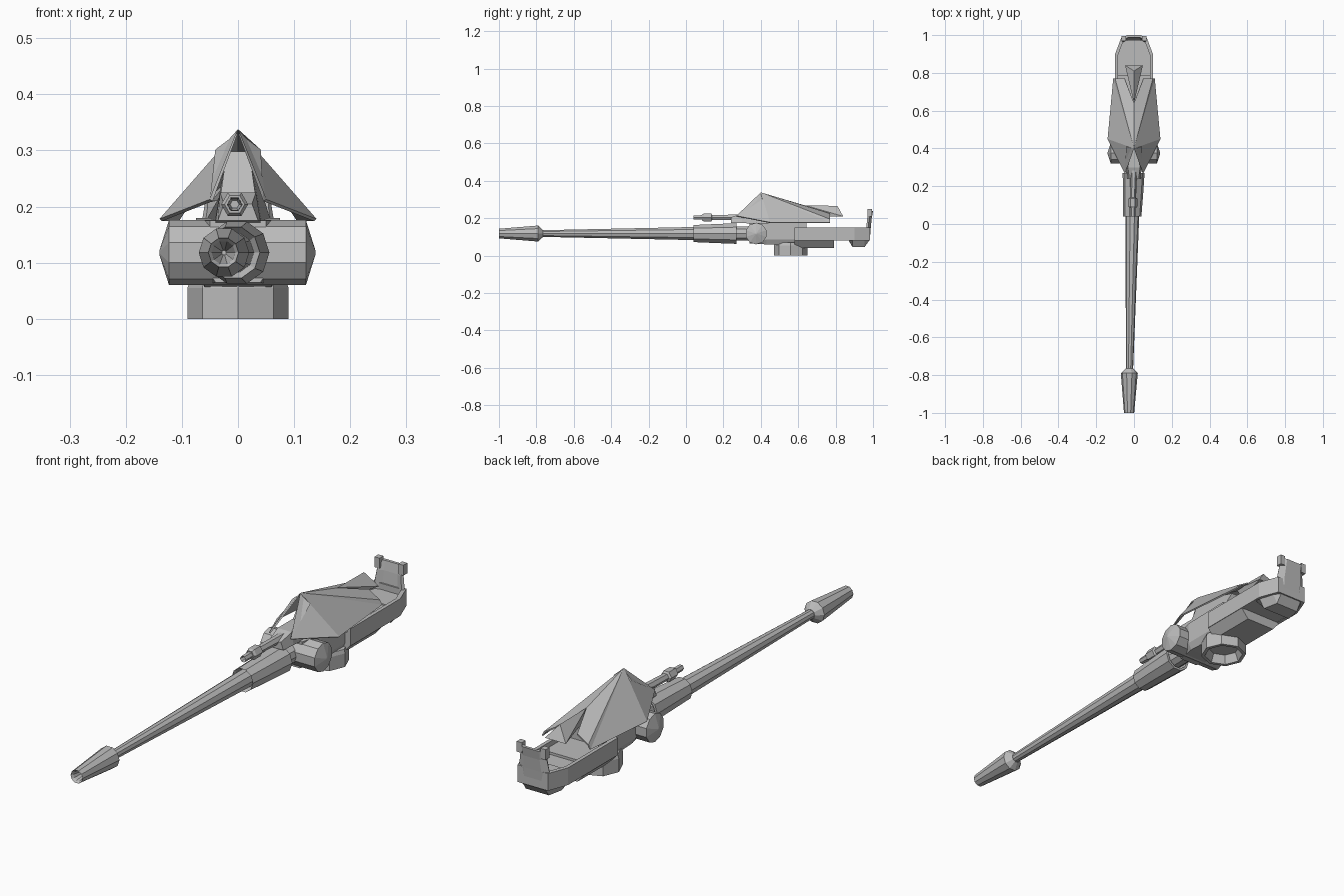
import bpy, bmesh, math
from mathutils import Vector

cube = bpy.data.objects.get("Cube")
if cube:
    bpy.data.objects.remove(cube, do_unlink=True)

GREY = (0.5, 0.5, 0.5, 1)
metal = bpy.data.materials.new("plain grey")
metal.use_nodes = True
metal.diffuse_color = GREY
metal.node_tree.nodes["Principled BSDF"].inputs["Base Color"].default_value = GREY


def build(name, verts, faces):
    bm = bmesh.new()
    vs = [bm.verts.new(v) for v in verts]
    for f in faces:
        bm.faces.new([vs[i] for i in f])
    bmesh.ops.remove_doubles(bm, verts=bm.verts, dist=0.0001)
    bmesh.ops.recalc_face_normals(bm, faces=bm.faces)
    me = bpy.data.meshes.new(name)
    bm.to_mesh(me)
    bm.free()
    me.materials.append(metal)
    ob = bpy.data.objects.new(name, me)
    bpy.context.collection.objects.link(ob)
    return ob


def loft(name, rings, caps=True):
    """Skin equal-length rings of points in order."""
    n = len(rings[0])
    verts = [p for r in rings for p in r]
    faces = [(k*n + i, k*n + (i+1) % n, (k+1)*n + (i+1) % n, (k+1)*n + i)
             for k in range(len(rings)-1) for i in range(n)]
    if caps:
        faces += [tuple(range(n)), tuple(range(len(verts)-n, len(verts)))]
    return build(name, verts, faces)


def turned(name, stations, n, axis="y", phase=0.0, caps=True):
    """Round part; each station is (x, y, z, radius)."""
    rings = []
    for x, y, z, r in stations:
        ring = []
        for i in range(n):
            a = 2*math.pi*i/n + phase
            c, s = r*math.cos(a), r*math.sin(a)
            off = {"x": (0, c, s), "y": (c, 0, s), "z": (c, s, 0)}[axis]
            ring.append(Vector((x, y, z)) + Vector(off))
        rings.append(ring)
    return loft(name, rings, caps)


def hull(name, stations):
    """Symmetric cross-sections along y, given as right half outlines."""
    rings = []
    for y, half in stations:
        ring = [(w, y, z) for w, z in half]
        ring += [(-w, y, z) for w, z in reversed(half)]
        rings.append(ring)
    return loft(name, rings)


def slab(name, plan, z0, z1):
    return loft(name, [[(x, y, z) for x, y in plan] for z in (z0, z1)])


def box(name, x0, x1, y0, y1, z0, z1):
    return slab(name, [(x0, y0), (x1, y0), (x1, y1), (x0, y1)], z0, z1)


# Main gun: slightly skewed barrel, flared muzzle, rear sleeve
AZ = 0.118
turned("barrel", [(-.024, -.8, AZ, .018), (-.009, .05, AZ, .037), (0, .38, AZ, .04)], 10)
turned("muzzle", [(-.025, -.9, AZ, .004), (-.026, -.99, AZ, .021), (-.026, -1, AZ, .027),
                  (-.025, -.79, AZ, .045), (-.024, -.765, AZ, .02)], 10)
turned("barrel_sleeve", [(-.009, .06, AZ, .036), (-.009, .04, AZ, .048),
                         (-.005, .15, AZ, .053), (-.002, .27, AZ, .058),
                         (-.002, .27, AZ, .048), (-.002, .2, AZ, .042)], 10, caps=False)

# Secondary gun
GX, GZ = -.006, .204
turned("small_barrel", [(GX, .06, GZ, .008), (GX, .04, GZ, .013), (GX, .1, GZ, .014)], 6)
turned("small_gun_collar", [(GX, .085, GZ, .018), (GX, .095, GZ, .024),
                            (GX, .135, GZ, .024), (GX, .14, GZ, .015)], 6)
turned("small_gun_breech", [(GX, .13, GZ, .015), (0, .3, GZ, .018)], 6)
hull("small_gun_mount", [(.24, [(.025, .205), (.036, .175)]),
                         (.3, [(.032, .225), (.04, .175)]),
                         (.42, [(.032, .225), (.04, .165)])])

# Trunnion drum with shallow pointed ends
turned("trunnion", [(-.14, .375, AZ, .004), (-.123, .375, AZ, .058),
                    (.121, .375, AZ, .058), (.138, .375, AZ, .004)], 10, "x", math.pi/10)

# Centre body and the sloped core inside the roof
hull("centre_body", [(.34, [(.05, .175), (.05, .08), (.04, .065)]),
                     (.43, [(.075, .175), (.075, .085), (.06, .06)]),
                     (.645, [(.075, .18), (.075, .085), (.06, .05)])])
hull("inner_core", [(.385, [(.034, .2), (.036, .17)]), (.43, [(.02, .298), (.042, .17)]),
                    (.63, [(.015, .25), (.06, .17)])])

# Turret ring, hollow underneath
turned("turret_ring", [(0, .56, .07, .085), (0, .56, .055, .09), (0, .56, 0, .09),
                       (0, .56, 0, .076), (0, .56, .035, .062)], 8, "z")

# Folded armour roof, open at the front
half_roof = [(0, .40, .338), (.036, .41, .298), (.05, .27, .213), (.14, .45, .178),
             (.11, .77, .178), (.1, .77, .195), (.05, .77, .225), (0, .64, .267)]
patches = [(0, 1, 2), (0, 2, 3), (0, 3, 4), (0, 4, 5), (0, 5, 6, 7)]
verts = half_roof + [(-x, y, z) for x, y, z in half_roof]
roof = build("armour_roof", verts, patches + [tuple(i + 8 for i in p) for p in patches])
thick = roof.modifiers.new("thickness", "SOLIDIFY")
thick.thickness = 0.006
thick.offset = -1

# Rear roof wedge
build("roof_wedge", [(0, .64, .268), (0, .81, .266), (.047, .84, .21), (-.047, .84, .21),
                     (0, .68, .21)],
      [(0, 1, 2), (0, 3, 1), (1, 3, 2), (0, 2, 4), (0, 4, 3), (2, 3, 4)])

# Rear tub: walls, keel, floor and bulged stern
wall = [(.1, .58), (.1, .9), (.068, .985), (0, .985), (0, .97), (.056, .97),
        (.085, .893), (.085, .58)]
for side, s in (("left", 1), ("right", -1)):
    slab(side + "_tub_wall", [(s*x, y) for x, y in wall], .08, .15)
hull("keel", [(.58, [(.098, .13), (.098, .08), (.065, .042)]),
              (.79, [(.098, .13), (.098, .08), (.065, .042)])])
hull("tub_floor", [(.78, [(.09, .12), (.09, .082)]), (.9, [(.09, .12), (.09, .082)])])
hull("stern_bulge", [(.87, [(.097, .125), (.097, .085), (.065, .08)]),
                     (.89, [(.097, .125), (.092, .085), (.065, .046)]),
                     (.955, [(.078, .125), (.072, .085), (.052, .046)]),
                     (.985, [(.066, .125), (.06, .1), (.05, .088)])])

# Curved stern plate with forward prongs
plate = []
for z, y, w in ((.1, .984, .064), (.15, .988, .068), (.2, .993, .06), (.238, 1, .06)):
    plate.append([(-w, y-.014, z), (-w*.6, y, z), (w*.6, y, z), (w, y-.014, z),
                  (w*.9, y-.024, z), (w*.5, y-.012, z), (-w*.5, y-.012, z),
                  (-w*.9, y-.024, z)])
loft("stern_plate", plate)
for side, s in (("left", 1), ("right", -1)):
    box(side + "_stern_prong", s*.042, s*.065, .97, .995, .208, .25)
